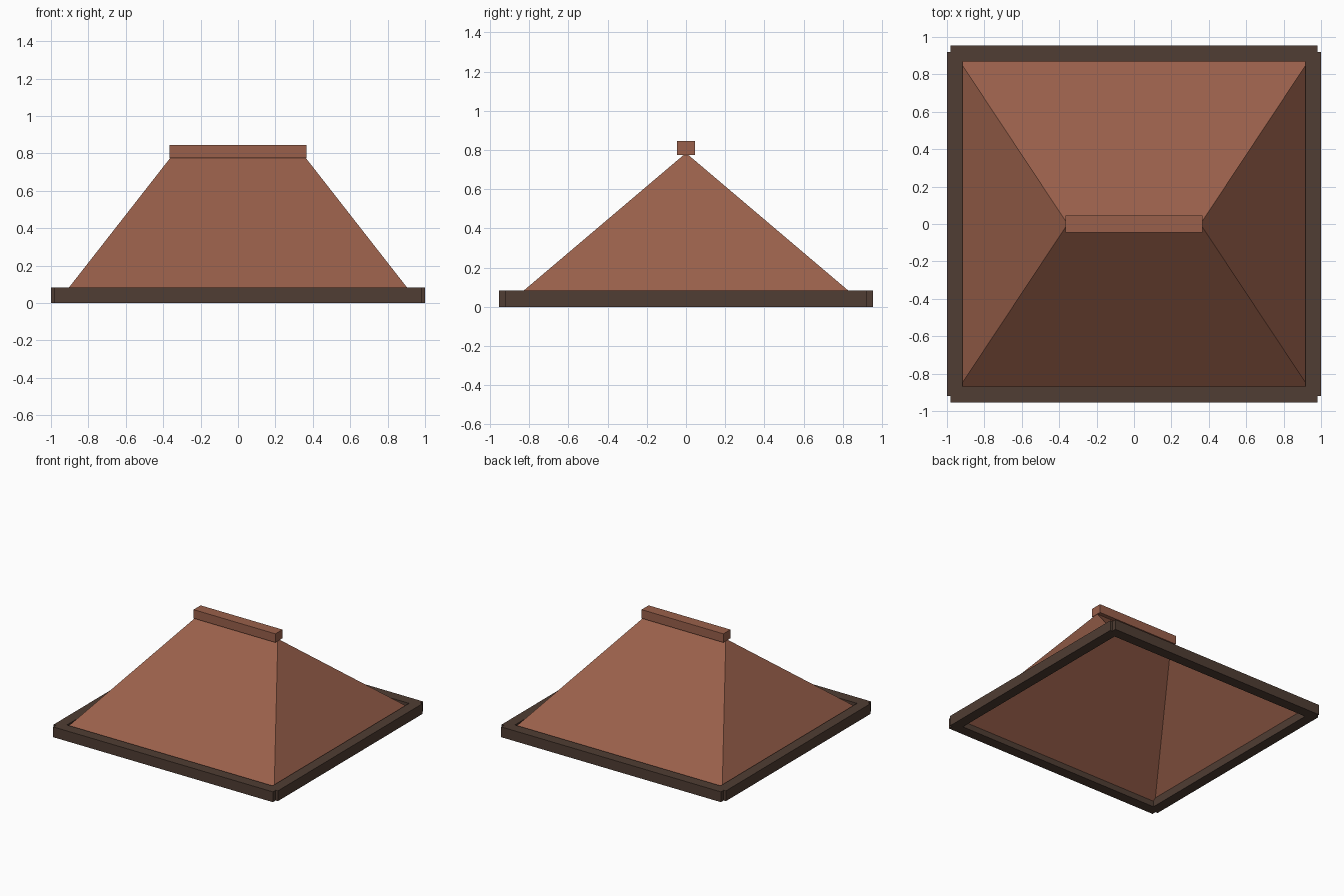
import bpy
import bmesh

cube = bpy.data.objects.get("Cube")
if cube:
    bpy.data.objects.remove(cube, do_unlink=True)


def make_material(name, rgb):
    mat = bpy.data.materials.new(name)
    mat.use_nodes = True
    mat.diffuse_color = (*rgb, 1)
    mat.node_tree.nodes["Principled BSDF"].inputs["Base Color"].default_value = (*rgb, 1)
    return mat


clay = make_material("terracotta", (0.32, 0.117, 0.07))
wood = make_material("dark wood", (0.08, 0.047, 0.033))


def add_object(name, bm, mat):
    mesh = bpy.data.meshes.new(name)
    bm.to_mesh(mesh)
    bm.free()
    mesh.materials.append(mat)
    obj = bpy.data.objects.new(name, mesh)
    bpy.context.collection.objects.link(obj)
    return obj


def box(name, low, high, mat):
    bm = bmesh.new()
    bmesh.ops.create_cube(bm, size=1)
    for v in bm.verts:
        v.co = [(a + b) / 2 + c * (b - a) for a, b, c in zip(low, high, v.co)]
    return add_object(name, bm, mat)


# Hipped roof, open underneath
BASE_X, BASE_Y, BASE_Z = 0.935, 0.875, 0.043
RIDGE_X, RIDGE_Z = 0.355, 0.785
bm = bmesh.new()
fl, fr, br, bl = [bm.verts.new((sx * BASE_X, sy * BASE_Y, BASE_Z))
                  for sx, sy in ((-1, -1), (1, -1), (1, 1), (-1, 1))]
rl, rr = [bm.verts.new((s * RIDGE_X, 0, RIDGE_Z)) for s in (-1, 1)]
for corners in ((fl, fr, rr, rl), (br, bl, rl, rr), (fr, br, rr), (bl, fl, rl)):
    bm.faces.new(corners)
add_object("hipped_roof", bm, clay)

# Ridge cap
box("ridge_cap", (-0.365, -0.045, 0.775), (0.365, 0.045, 0.845), clay)

# Eave beams, with small notches at the corners
EAVE_H = 0.083
for name, s in (("front", -1), ("back", 1)):
    y0, y1 = sorted((s * 0.87, s * 0.955))
    box(name + "_eave", (-0.98, y0, 0), (0.98, y1, EAVE_H), wood)
for name, s in (("right", -1), ("left", 1)):
    x0, x1 = sorted((s * 0.917, s * 1.0))
    box(name + "_eave", (x0, -0.92, 0), (x1, 0.92, EAVE_H), wood)
